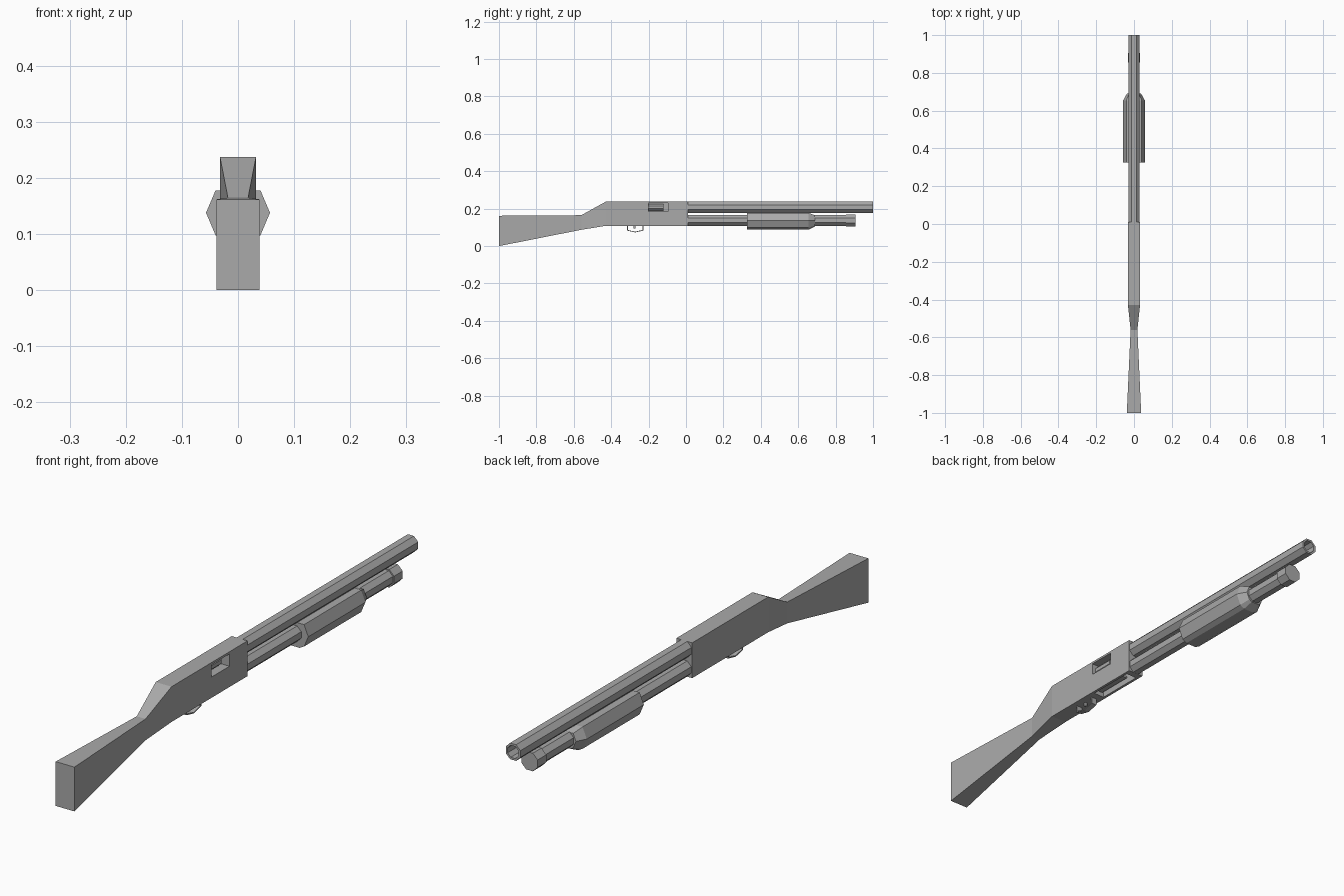
import bpy, bmesh, math

if "Cube" in bpy.data.objects:
    bpy.data.objects.remove(bpy.data.objects["Cube"])

steel = bpy.data.materials.new("plain_grey")
steel.diffuse_color = (0.4, 0.4, 0.4, 1)
steel.use_nodes = True
steel.node_tree.nodes["Principled BSDF"].inputs["Base Color"].default_value = steel.diffuse_color


def finish(name, bm, mat=steel):
    bmesh.ops.recalc_face_normals(bm, faces=bm.faces)
    me = bpy.data.meshes.new(name)
    bm.to_mesh(me)
    bm.free()
    me.materials.append(mat)
    ob = bpy.data.objects.new(name, me)
    bpy.context.collection.objects.link(ob)
    return ob


def loft(name, rings, closed=False):
    """Join rings of 3D points; cap the ends, or close the chain into a loop."""
    bm = bmesh.new()
    rows = [[bm.verts.new(p) for p in r] for r in rings]
    n = len(rows[0])
    pairs = list(zip(rows, rows[1:])) + ([(rows[-1], rows[0])] if closed else [])
    for a, b in pairs:
        for i in range(n):
            j = (i + 1) % n
            bm.faces.new((a[i], a[j], b[j], b[i]))
    if not closed:
        bm.faces.new(rows[0])
        bm.faces.new(rows[-1])
    return finish(name, bm)


def rect(y, hw, z0, z1):
    return [(-hw, y, z0), (hw, y, z0), (hw, y, z1), (-hw, y, z1)]


def octagon(y, r, z):
    # radius is measured across the flats
    r /= math.cos(math.pi / 8)
    return [(r * math.cos((k + .5) * math.pi / 4), y,
             z + r * math.sin((k + .5) * math.pi / 4)) for k in range(8)]


def box(name, x0, x1, y0, y1, z0, z1):
    return loft(name, [[(x0, y, z0), (x1, y, z0), (x1, y, z1), (x0, y, z1)]
                       for y in (y0, y1)])


# stock and receiver in one body
body = loft("stock_and_receiver", [
    rect(-1.0, .038, 0, .162), rect(-.56, .018, .087, .165),
    rect(-.43, .032, .108, .237), rect(.01, .032, .108, .237)])

# side and underside openings
for cutter in (box("side_port_cutter", -.022, .05, -.20, -.095, .184, .229),
               box("loading_port_cutter", -.022, .022, -.20, -.015, .09, .165)):
    cutter.hide_render = True
    cutter.hide_set(True)
    m = body.modifiers.new("opening", 'BOOLEAN')
    m.operation = 'DIFFERENCE'
    m.solver = 'EXACT'
    m.object = cutter

# bolt inside the side opening, lifter inside the underside opening
loft("bolt", [octagon(-.21, .017, .207), octagon(-.12, .017, .207)])
box("lifter", -.016, .016, -.205, -.06, .125, .132)

# hollow barrel
loft("barrel", [octagon(0, .0295, .2075), octagon(1, .0295, .2075),
                octagon(1, .022, .2075), octagon(.3, .022, .2075)])

# tube under the barrel with its end cap
loft("lower_tube", [octagon(0, .0285, .137), octagon(.86, .0285, .137)])
loft("tube_cap", [octagon(.855, .033, .137), octagon(.905, .033, .137)])


# sliding grip with tapered front
def grip(y, s):
    half = [(.057, .138), (.04, .178), (-.04, .178), (-.057, .138),
            (-.04, .098), (-.022, .088), (.022, .088), (.04, .098)]
    return [(x * s, y, .137 + (z - .137) * s) for x, z in half]


loft("pump_grip", [grip(.325, 1), grip(.655, 1), grip(.69, .66)])

# trigger guard: a thin bent strap
path = [(-.315, .112), (-.315, .083), (-.272, .073), (-.228, .083), (-.228, .112)]
inner = [(-.311, .112), (-.311, .086), (-.272, .077), (-.232, .086), (-.232, .112)]
loft("trigger_guard", [[(-.011, *o), (.011, *o), (.011, *i), (-.011, *i)]
                       for o, i in zip(path, inner)])
box("trigger", -.004, .004, -.28, -.27, .094, .112)
